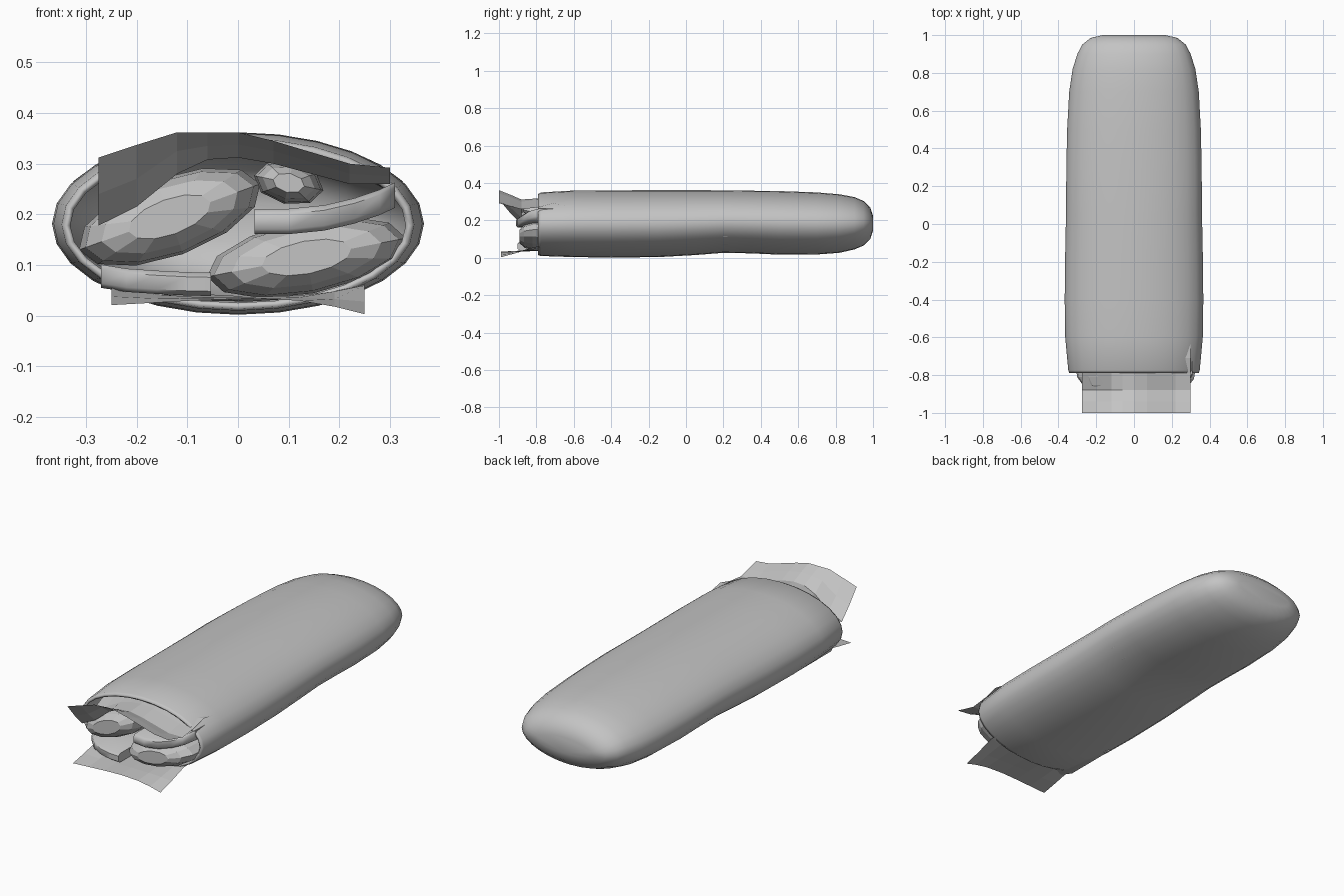
import bpy, bmesh, math
from mathutils import Matrix, Vector

if "Cube" in bpy.data.objects:
    bpy.data.objects.remove(bpy.data.objects["Cube"])

grey = bpy.data.materials.new("plain grey")
grey.diffuse_color = (0.55, 0.55, 0.55, 1)
grey.use_nodes = True
grey.node_tree.nodes["Principled BSDF"].inputs["Base Color"].default_value = grey.diffuse_color


def make(name, bm, smooth=None):
    bmesh.ops.recalc_face_normals(bm, faces=bm.faces)
    me = bpy.data.meshes.new(name)
    bm.to_mesh(me)
    bm.free()
    ob = bpy.data.objects.new(name, me)
    bpy.context.collection.objects.link(ob)
    me.materials.append(grey)
    if smooth:
        bpy.ops.object.select_all(action='DESELECT')
        bpy.context.view_layer.objects.active = ob
        ob.select_set(True)
        bpy.ops.object.shade_smooth_by_angle(angle=math.radians(smooth))
    return ob


def skin(bm, rows, closed):
    vs = [[bm.verts.new(p) for p in r] for r in rows]
    n = len(rows[0])
    for a, b in zip(vs, vs[1:]):
        for i in range(n if closed else n - 1):
            j = (i + 1) % n
            bm.faces.new((a[i], a[j], b[j], b[i]))
    return vs


def ring(y, w, lo, hi, n=28):
    c, h = (lo + hi) / 2, (hi - lo) / 2
    return [(w * math.cos(2 * math.pi * i / n), y, c + h * math.sin(2 * math.pi * i / n))
            for i in range(n)]


# wrapper: oval sleeve, open at the front, rounded shut at the back
stations = [(-.79, .342, .014, .342), (-.775, .348, .010, .350), (-.6, .364, .004, .360),
            (-.4, .367, .002, .361), (-.15, .364, .004, .362), (.05, .360, .015, .362),
            (.2, .359, .027, .361), (.35, .357, .024, .359), (.5, .354, .017, .357),
            (.7, .343, .018, .350), (.82, .325, .027, .340), (.9, .300, .045, .325),
            (.95, .274, .066, .304), (.985, .230, .100, .270), (1.0, .165, .145, .225)]
bm = bmesh.new()
rows = skin(bm, [ring(*s) for s in stations], True)
bm.faces.new(rows[-1])
wrapper = make("wrapper", bm, 50)
mod = wrapper.modifiers.new("thickness", 'SOLIDIFY')
mod.thickness = 0.012
mod.offset = -1


# fillings: faceted tilted loaves running back into the wrapper
def loaf(name, x, z, rx, rz, tilt, front, back, n=12, smooth=None):
    bm = bmesh.new()
    t = Matrix.Rotation(math.radians(-tilt), 3, 'Y')
    data = [(0, .45), (.025, .75), (.07, .93), (.16, 1)]
    data += [(back - front - .1, 1), (back - front, .5)]
    rows = []
    for d, s in data:
        r = []
        for i in range(n):
            a = 2 * math.pi * i / n
            v = t @ Vector((rx * s * math.cos(a), 0, rz * s * math.sin(a)))
            r.append((x + v.x, front + d, z + v.z))
        rows.append(r)
    vs = skin(bm, rows, True)
    bm.faces.new(vs[0])
    bm.faces.new(vs[-1])
    return make(name, bm, smooth)


loaf("upper_left_filling", -.135, .195, .19, .078, 20, -.88, .75)
loaf("lower_right_filling", .135, .115, .20, .072, 11, -.89, .75)
loaf("small_top_filling", .10, .262, .07, .042, -12, -.87, -.3, 8)


# curved slices lying between the fillings
def slice_strip(name, pts, thick, depth):
    bm = bmesh.new()
    rows = []
    for x, y, z in pts:
        h = thick / 2
        rows.append([(x, y + .012, z - h), (x, y, z - h * .6), (x, y, z + h * .6),
                     (x, y + .012, z + h), (x, y + depth, z + h), (x, y + depth, z - h)])
    vs = skin(bm, rows, True)
    bm.faces.new(vs[0])
    bm.faces.new(vs[-1])
    return make(name, bm, 50)


slice_strip("middle_slice", [(.033, -.90, .186), (.10, -.91, .186), (.17, -.90, .193),
                             (.23, -.88, .207), (.28, -.85, .224), (.31, -.80, .238)], .05, .3)
slice_strip("lower_slice", [(-.27, -.81, .078), (-.22, -.86, .07), (-.16, -.89, .066),
                            (-.10, -.90, .063), (-.053, -.90, .062)], .046, .3)


# paper liners: thin sheets sticking out of the opening
def sheet(name, xs, table):
    bm = bmesh.new()
    skin(bm, [[(x, y, z) for x, z in zip(xs, zs)] for y, zs in table], False)
    return make(name, bm)


sheet("upper_liner", (-.275, -.2, -.12, -.06, 0, .07, .22, .3), [
    (-1.0, (.312, .337, .362, .362, .362, .345, .300, .292)),
    (-.94, (.240, .270, .325, .335, .338, .325, .280, .275)),
    (-.88, (.178, .215, .280, .308, .312, .300, .260, .260)),
    (-.79, (.215, .250, .295, .312, .318, .312, .275, .270)),
    (-.71, (.250, .285, .312, .322, .328, .325, .290, .292)),
    (-.45, (.255, .290, .315, .325, .330, .328, .285, .245))])
sheet("lower_liner", (-.25, -.16, -.07, .02, .12, .19, .25), [
    (-.99, (.021, .026, .031, .034, .030, .018, .003)),
    (-.90, (.038, .034, .035, .037, .036, .033, .028)),
    (-.80, (.060, .042, .036, .036, .040, .048, .060)),
    (-.50, (.070, .045, .030, .028, .034, .048, .070))])
